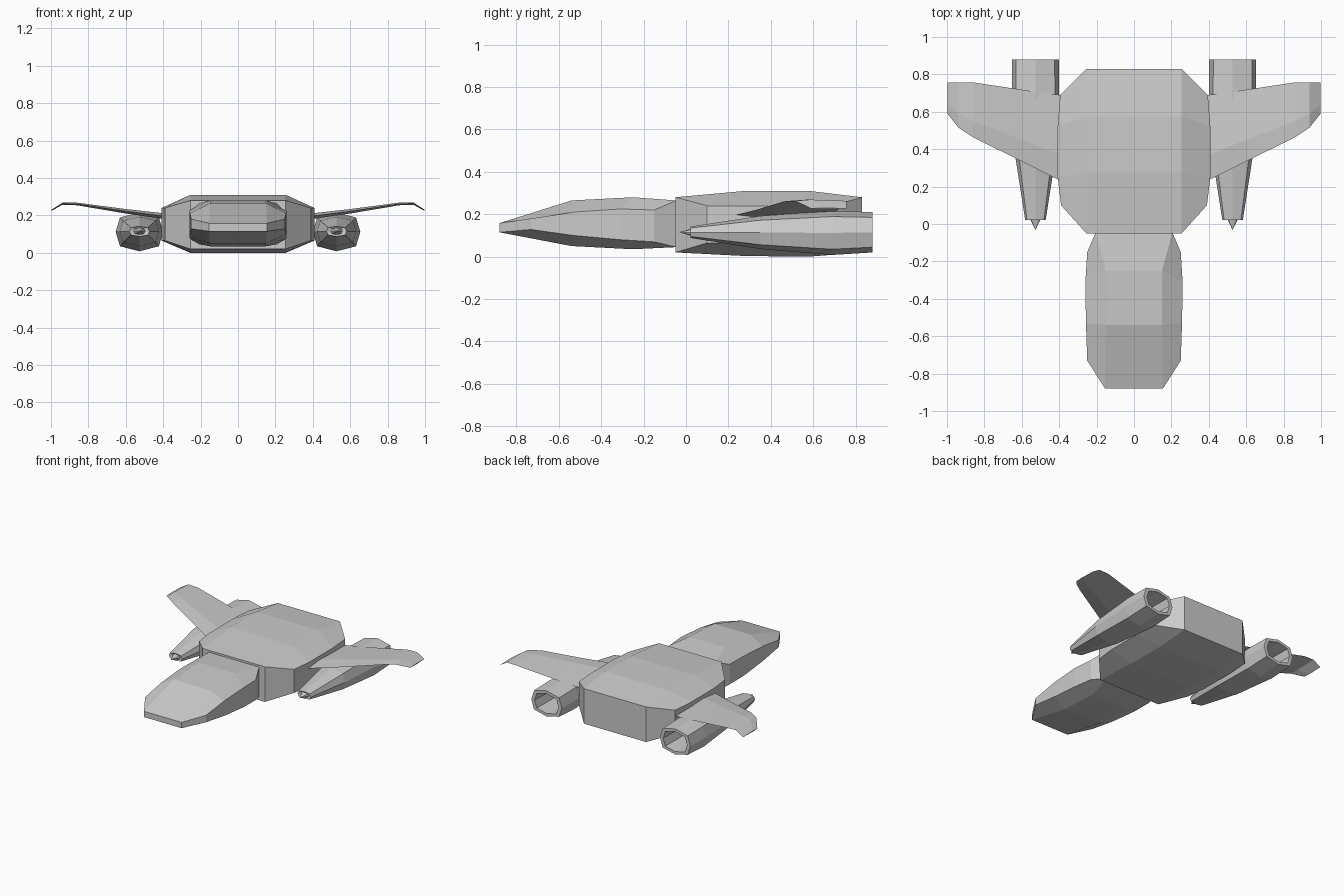
import bpy, bmesh
from mathutils import Vector

if "Cube" in bpy.data.objects:
    bpy.data.objects.remove(bpy.data.objects["Cube"])


def loft(name, rings, mirror=False, caps="ngon"):
    """Skin closed rings of equal length; caps are n-gons or three-part octagon ends."""
    bm = bmesh.new()
    vs = [[bm.verts.new(Vector(p)) for p in r] for r in rings]
    n = len(rings[0])
    for a, b in zip(vs, vs[1:]):
        for i in range(n):
            j = (i + 1) % n
            bm.faces.new((a[i], a[j], b[j], b[i]))
    for r in (vs[0], vs[-1]):
        if caps == "octagon":
            for q in ((0, 1, 4, 5), (1, 2, 3, 4), (5, 6, 7, 0)):
                bm.faces.new([r[i] for i in q])
        else:
            bm.faces.new(r)
    bmesh.ops.recalc_face_normals(bm, faces=bm.faces)
    me = bpy.data.meshes.new(name)
    bm.to_mesh(me)
    bm.free()
    ob = bpy.data.objects.new(name, me)
    bpy.context.collection.objects.link(ob)
    if mirror:
        ob.modifiers.new("mirror", "MIRROR").use_mirror_merge = False
    return ob


def hull_ring(y, x, zt, zb, sy, sx, szt, szb):
    """Eight-sided hull ring whose side points may sit at another y than the deck."""
    return [(-x, y, zt), (x, y, zt), (sx, sy, szt), (sx, sy, szb),
            (x, y, zb), (-x, y, zb), (-sx, sy, szb), (-sx, sy, szt)]


# Wide main hull
loft("main_hull", [hull_ring(*s) for s in (
    (-.05, .255, .28, .02, .10, .39, .24, .065),
    (.28, .255, .31, .003, .25, .408, .24, .065),
    (.58, .255, .31, 0, .52, .408, .24, .065),
    (.83, .255, .28, .02, .69, .395, .24, .065))], caps="octagon")

# Forward cockpit hull
loft("nose_hull", [hull_ring(*s) for s in (
    (-.88, .155, .158, .115, -.73, .25, .18, .128),
    (-.54, .15, .265, .05, -.53, .257, .21, .10),
    (-.25, .15, .28, .035, -.31, .26, .225, .08),
    (-.045, .205, .265, .045, -.15, .25, .22, .07))], caps="octagon")


# Engine nacelles: intake spike, tapered body, hollow exhaust
def engine_ring(y, rx, rz, z):
    dirs = ((1, 0), (.82, .74), (0, 1), (-.82, .74),
            (-1, 0), (-.82, -.74), (0, -1), (.82, -.74))
    return [(.527 + rx * a, y, z + rz * b) for a, b in dirs]


loft("engine_nacelle", [engine_ring(*s) for s in (
    (-.03, .001, .001, .115), (.03, .03, .018, .115), (.022, .055, .027, .115),
    (.35, .106, .078, .114), (.69, .127, .104, .112), (.88, .125, .095, .115),
    (.88, .098, .074, .115), (.62, .09, .07, .115))], mirror=True)


# Swept wings with drooped tips
def wing_ring(x, le, te, z, t):
    return [(x, le, z), (x, le + .3 * (te - le), z + t / 2),
            (x, te, z), (x, le + .3 * (te - le), z - t / 2)]


loft("wing", [wing_ring(*s) for s in (
    (.35, .21, .683, .19, .032), (.60, .335, .718, .222, .024),
    (.86, .463, .757, .261, .014), (.938, .515, .757, .263, .012),
    (.998, .59, .757, .227, .006))], mirror=True)
